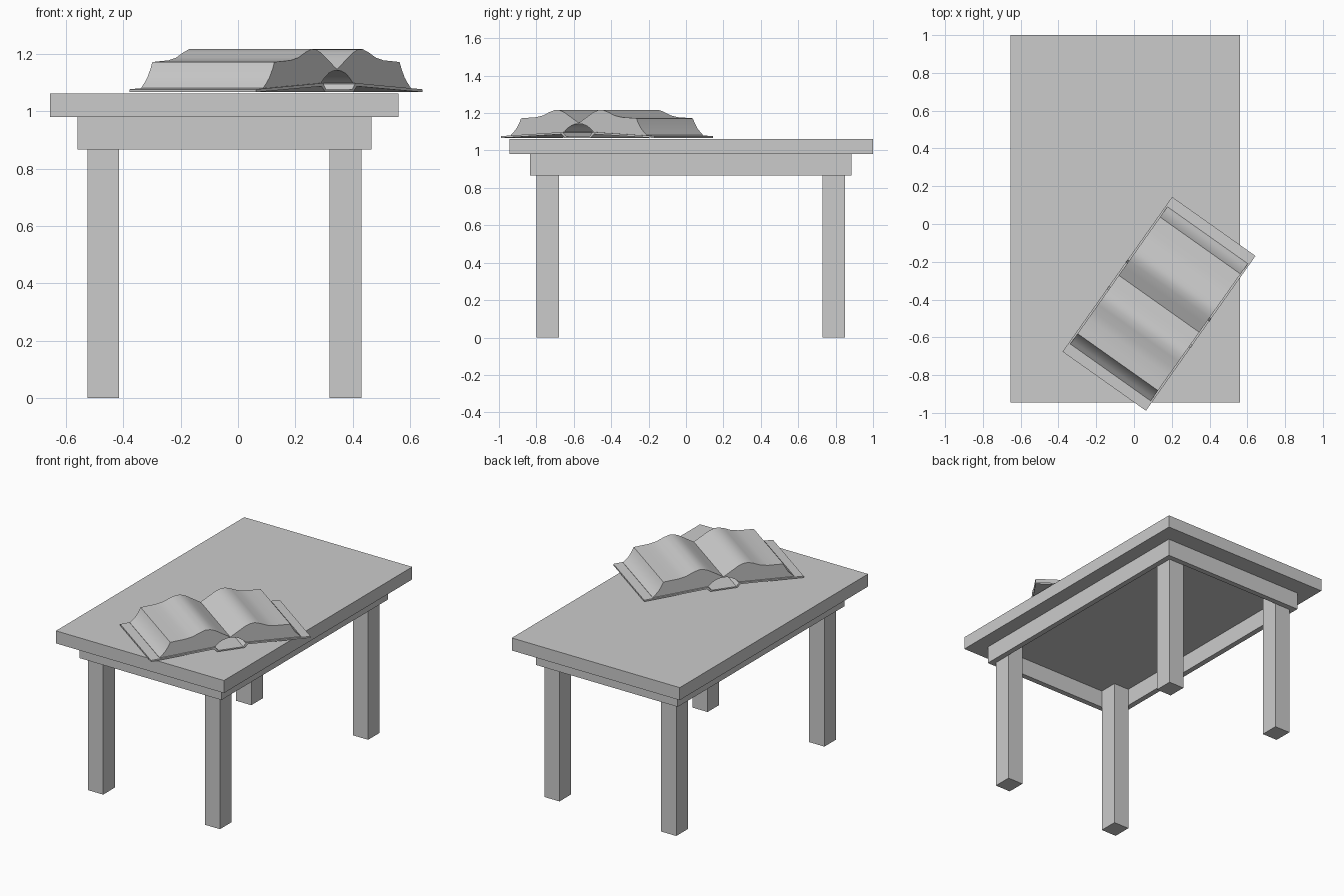
import bpy, bmesh, math
from mathutils import Matrix, Vector

if "Cube" in bpy.data.objects:
    bpy.data.objects.remove(bpy.data.objects["Cube"])


def box(name, x, y, z):
    """Box from (min, max) ranges."""
    bm = bmesh.new()
    bmesh.ops.create_cube(bm, size=1)
    for v in bm.verts:
        for i, (lo, hi) in enumerate((x, y, z)):
            v.co[i] = hi if v.co[i] > 0 else lo
    return finish(bm, name)


def finish(bm, name):
    bmesh.ops.recalc_face_normals(bm, faces=bm.faces)
    me = bpy.data.meshes.new(name)
    bm.to_mesh(me)
    bm.free()
    ob = bpy.data.objects.new(name, me)
    bpy.context.collection.objects.link(ob)
    return ob


def prism(name, profile, depth, matrix):
    """Extrude a closed profile (u, z) along local y, centred."""
    bm = bmesh.new()
    face = bm.faces.new([bm.verts.new((u, -depth / 2, z)) for u, z in profile])
    ext = bmesh.ops.extrude_face_region(bm, geom=[face])
    verts = [g for g in ext["geom"] if isinstance(g, bmesh.types.BMVert)]
    bmesh.ops.translate(bm, verts=verts, vec=(0, depth, 0))
    bm.transform(matrix)
    return finish(bm, name)


# Table top
box("table_top", (-0.655, 0.56), (-0.945, 1.0), (0.98, 1.062))

# Apron frame, open underneath
ax, ay, az, t = (-0.56, 0.465), (-0.835, 0.885), (0.867, 0.98), 0.035
box("apron_front", ax, (ay[0], ay[0] + t), az)
box("apron_back", ax, (ay[1] - t, ay[1]), az)
box("apron_left", (ax[0], ax[0] + t), (ay[0] + t, ay[1] - t), az)
box("apron_right", (ax[1] - t, ax[1]), (ay[0] + t, ay[1] - t), az)

# Four legs reaching up to the table top
for xn, x in (("left", (-0.525, -0.415)), ("right", (0.32, 0.43))):
    for yn, y in (("front", (-0.80, -0.68)), ("back", (0.73, 0.85))):
        box(f"leg_{yn}_{xn}", x, y, (0, 0.98))

# Open book, turned on the table
place = Matrix.Translation((0.1325, -0.4225, 0)) @ Matrix.Rotation(math.radians(54.7), 4, 'Z')

# Page block: upper outline then arched underside, for the right half
upper = [(0.055, 1.18), (0.095, 1.204), (0.125, 1.215), (0.155, 1.217),
         (0.19, 1.206), (0.235, 1.187), (0.28, 1.178), (0.33, 1.175),
         (0.378, 1.172), (0.388, 1.15), (0.408, 1.118), (0.425, 1.10), (0.445, 1.082)]
lower = [(0.445, 1.078), (0.096, 1.099), (0.075, 1.118), (0.05, 1.133), (0.025, 1.141)]
right = [(0, 1.147)] + upper + lower + [(0, 1.143)]
left = [(-u, z) for u, z in reversed(lower)] + [(-u, z) for u, z in reversed(upper)]
pages = prism("book_pages", right + left, 0.522, place)

# Two sloping covers and the flat spine strip
for name, s in (("cover_left", -1), ("cover_right", 1)):
    cover = [(0.095, 1.088), (0.502, 1.067), (0.502, 1.077), (0.095, 1.099)]
    prism("book_" + name, [(s * u, z) for u, z in cover], 0.541, place)
spine = [(-0.11, 1.09), (-0.085, 1.068), (0.085, 1.068), (0.11, 1.09),
         (0.095, 1.096), (0.078, 1.076), (-0.078, 1.076), (-0.095, 1.096)]
prism("book_spine", spine, 0.541, place)

# Smooth page curves, sharp page edges
bpy.context.view_layer.objects.active = pages
pages.select_set(True)
bpy.ops.object.shade_smooth_by_angle(angle=math.radians(32))
